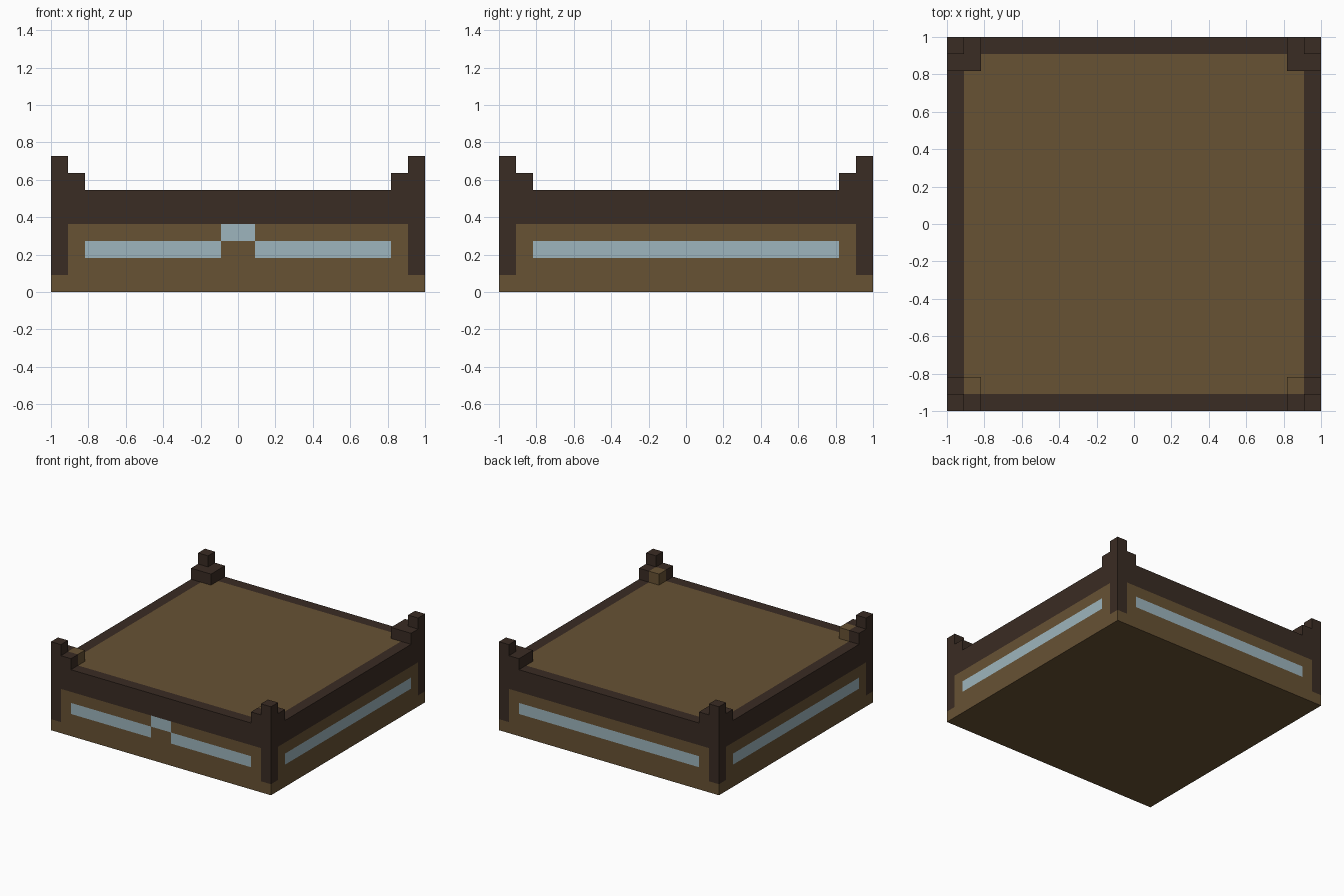
import bpy, bmesh
from mathutils import Vector

U = 1 / 11          # one block; the model is 22 blocks wide
BODY_H = 6          # body height in blocks

cube = bpy.data.objects.get("Cube")
if cube:
    bpy.data.objects.remove(cube, do_unlink=True)


def material(name, rgb):
    m = bpy.data.materials.new(name)
    m.use_nodes = True
    m.diffuse_color = (*rgb, 1)
    m.node_tree.nodes["Principled BSDF"].inputs["Base Color"].default_value = (*rgb, 1)
    return m


MATERIALS = [
    material("brown", (0.136, 0.084, 0.034)),
    material("dark_brown", (0.042, 0.025, 0.017)),
    material("pale_blue", (0.34, 0.46, 0.51)),
]
BROWN, DARK, BLUE = range(3)


def finish(bm, name, rule):
    """Colour each face by its centre (in blocks) and make the object."""
    for f in bm.faces:
        f.material_index = rule(f.calc_center_median() / U, f.normal)
    mesh = bpy.data.meshes.new(name)
    bm.to_mesh(mesh)
    bm.free()
    for m in MATERIALS:
        mesh.materials.append(m)
    obj = bpy.data.objects.new(name, mesh)
    bpy.context.collection.objects.link(obj)
    return obj


def body_colour(c, n):
    if n.z < -0.5:
        return BROWN
    if n.z > 0.5:                                   # top with a dark rim
        return DARK if max(abs(c.x), abs(c.y)) > 10 else BROWN
    along = abs(c.x) if abs(n.y) > 0.5 else abs(c.y)
    if c.z > 4 or (along > 10 and c.z > 1):         # frame around each side
        return DARK
    notch = n.y < -0.5 and along < 1                # stripe steps up at front
    low = 3 if notch else 2
    return BLUE if along < 9 and low < c.z < low + 1 else BROWN


def post_colour(c, n):
    inner = max(abs(c.x), abs(c.y)) < 10
    return BROWN if inner and c.y < 0 else DARK


# Body: a slab cut along the colour borders
bm = bmesh.new()
bmesh.ops.create_cube(bm, size=1)
bmesh.ops.scale(bm, vec=(22 * U, 22 * U, BODY_H * U), verts=bm.verts)
bmesh.ops.translate(bm, vec=(0, 0, BODY_H * U / 2), verts=bm.verts)
cuts = [(axis, s * d) for axis in (0, 1) for d in (1, 9, 10) for s in (-1, 1)]
cuts += [(2, z) for z in range(1, 5)]
for axis, d in cuts:
    normal = Vector((0, 0, 0))
    normal[axis] = 1
    bmesh.ops.bisect_plane(bm, geom=bm.verts[:] + bm.edges[:] + bm.faces[:],
                           plane_co=normal * d * U, plane_no=normal)
bm.normal_update()
# Open the top where the corner posts stand
covered = [f for f in bm.faces if f.normal.z > 0.5
           and min(abs(v) for v in f.calc_center_median().xy) > 9 * U]
bmesh.ops.delete(bm, geom=covered, context='FACES')
finish(bm, "body", body_colour)


def raise_faces(bm, faces):
    """Extrude faces up by one block."""
    out = bmesh.ops.extrude_face_region(bm, geom=faces)["geom"]
    verts = [g for g in out if isinstance(g, bmesh.types.BMVert)]
    bmesh.ops.translate(bm, vec=(0, 0, U), verts=verts)
    return [g for g in out if isinstance(g, bmesh.types.BMFace)]


# Corner posts: a two-by-two step with a raised outer block
for sy, end in ((-1, "front"), (1, "back")):
    for sx, side in ((1, "left"), (-1, "right")):
        bm = bmesh.new()
        bmesh.ops.create_grid(bm, x_segments=2, y_segments=2, size=U)
        bmesh.ops.translate(bm, vec=(sx * 10 * U, sy * 10 * U, BODY_H * U), verts=bm.verts)
        step = raise_faces(bm, bm.faces[:])
        outer = [f for f in step
                 if min(abs(v) for v in f.calc_center_median().xy) > 10 * U]
        raise_faces(bm, outer)
        bmesh.ops.recalc_face_normals(bm, faces=bm.faces)
        hidden = [f for f in bm.faces
                  if f.calc_center_median().z < (BODY_H + 0.1) * U]
        bmesh.ops.delete(bm, geom=hidden, context='FACES')
        bm.normal_update()
        finish(bm, f"corner_post_{end}_{side}", post_colour)
